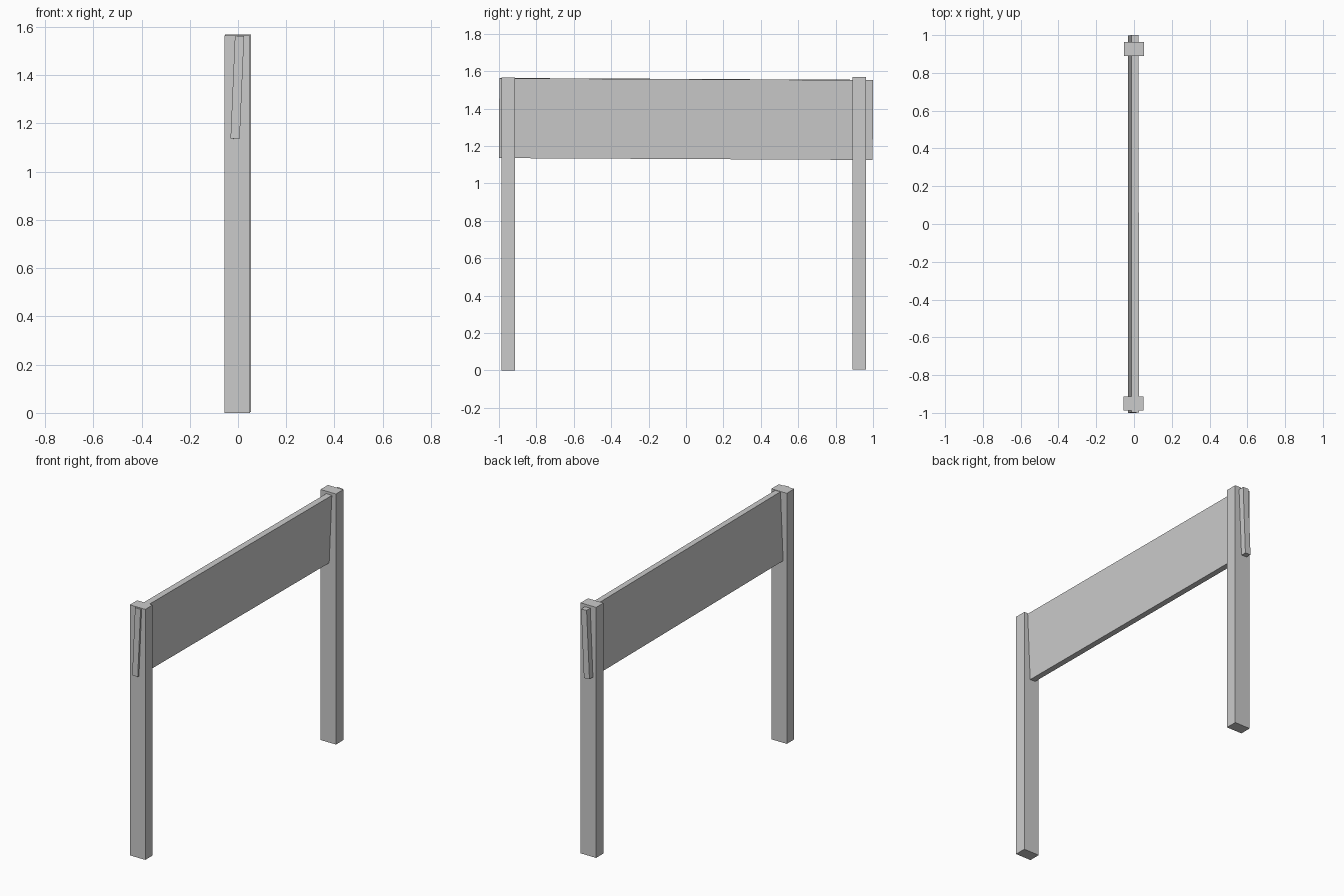
import bpy
from mathutils import Matrix, Vector, Euler
import bmesh

if "Cube" in bpy.data.objects:
    bpy.data.objects.remove(bpy.data.objects["Cube"])


def box(name, size, centre, tilt=(0, 0, 0)):
    """Flat-faced box, optionally tilted about its centre."""
    bm = bmesh.new()
    bmesh.ops.create_cube(bm, size=1, matrix=Matrix.Diagonal((*size, 1)))
    mesh = bpy.data.meshes.new(name)
    bm.to_mesh(mesh)
    bm.free()
    obj = bpy.data.objects.new(name, mesh)
    obj.location = Vector(centre)
    obj.rotation_euler = Euler(tilt)
    bpy.context.collection.objects.link(obj)
    return obj


# Two square-cut upright posts
POST_HEIGHT = 1.565
for name, x, y, base in (("front_post", -0.003, -0.951, 0.0),
                         ("back_post", 0.0, 0.927, 0.004)):
    box(name, (0.107, 0.073, POST_HEIGHT), (x, y, base + POST_HEIGHT / 2))

# Banner board running through both posts, leaning slightly
box("banner_board", (0.038, 1.998, 0.427), (-0.003, 0, 1.3445),
    tilt=(-0.005, 0.043, 0))
